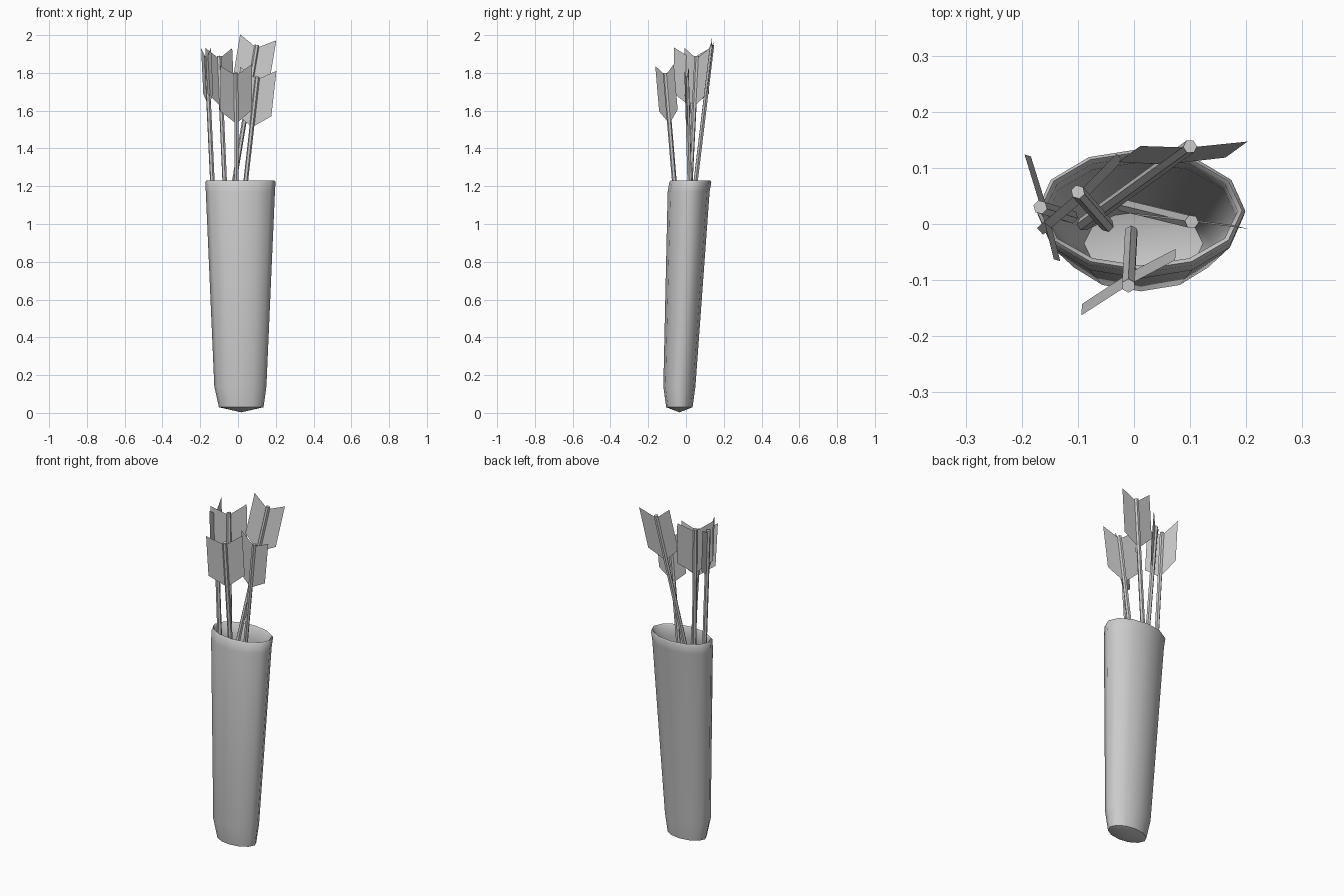
import bpy, bmesh, math
from mathutils import Vector

if "Cube" in bpy.data.objects:
    bpy.data.objects.remove(bpy.data.objects["Cube"])

SIDES = 12


def finish(bm, name, smooth=None):
    bmesh.ops.recalc_face_normals(bm, faces=bm.faces)
    mesh = bpy.data.meshes.new(name)
    bm.to_mesh(mesh)
    bm.free()
    obj = bpy.data.objects.new(name, mesh)
    bpy.context.collection.objects.link(obj)
    if smooth:
        bpy.ops.object.select_all(action='DESELECT')
        obj.select_set(True)
        bpy.context.view_layer.objects.active = obj
        bpy.ops.object.shade_smooth_by_angle(angle=math.radians(smooth))
    return obj


def ring(bm, z, cx, cy, rx, ry):
    angles = [2 * math.pi * i / SIDES for i in range(SIDES)]
    return [bm.verts.new((cx + rx * math.cos(a), cy + ry * math.sin(a), z)) for a in angles]


# Quiver: outer wall from the base up, over the rim, inner wall down to the floor
sections = [  # z, centre x, centre y, radius x, radius y
    (0.03, 0.017, -0.035, 0.118, 0.070),
    (0.14, 0.0125, -0.035, 0.138, 0.085),
    (1.17, 0.0125, 0.014, 0.183, 0.111),
    (1.222, 0.0125, 0.023, 0.186, 0.111),
    (1.23, 0.0125, 0.024, 0.180, 0.105),
    (1.222, 0.0125, 0.023, 0.172, 0.097),
    (1.15, 0.0125, 0.013, 0.170, 0.097),
    (0.14, 0.0125, -0.035, 0.126, 0.073),
    (0.05, 0.017, -0.035, 0.106, 0.058),
]
bm = bmesh.new()
rings = [ring(bm, *s) for s in sections]
for lower, upper in zip(rings, rings[1:]):
    for i in range(SIDES):
        j = (i + 1) % SIDES
        bm.faces.new((lower[i], lower[j], upper[j], upper[i]))
for end, z in ((rings[0], 0.003), (rings[-1], 0.03)):
    tip = bm.verts.new((0.017, -0.035, z))
    for i in range(SIDES):
        bm.faces.new((end[i], end[(i + 1) % SIDES], tip))
finish(bm, "quiver", 60)


# Arrows: thin six-sided shaft with a flat swept vane on each side
def arrow(number, top, tail, across):
    top, tail = Vector(top), Vector(tail)
    axis = (top - tail).normalized()
    u = Vector(across + (0,))
    u = (u - axis * u.dot(axis)).normalized()
    w = axis.cross(u)

    bm = bmesh.new()
    loops = []
    for p in (tail, top):
        loops.append([bm.verts.new(p + 0.0125 * (u * math.cos(k * math.pi / 3)
                                                 + w * math.sin(k * math.pi / 3)))
                      for k in range(6)])
        bm.faces.new(loops[-1])
    for k in range(6):
        n = (k + 1) % 6
        bm.faces.new((loops[0][k], loops[0][n], loops[1][n], loops[1][k]))
    finish(bm, f"arrow_shaft_{number}")

    bm = bmesh.new()
    spine = [bm.verts.new(top + axis * t) for t in (-0.015, -0.27)]
    for side in (-1, 1):
        edge = [bm.verts.new(top + u * side * 0.097 + axis * t) for t in (-0.2, 0.042)]
        bm.faces.new((spine[0], spine[1], edge[0], edge[1]))
    finish(bm, f"arrow_fletching_{number}")


arrows = [  # nock, buried end, vane direction
    ((-0.167, 0.03, 1.89), (-0.112, 0.013, 0.72), (-0.27, 0.96)),
    ((-0.10, 0.057, 1.89), (-0.048, -0.002, 0.72), (0.73, 0.68)),
    ((0.10, 0.138, 1.947), (-0.09, 0.0, 0.80), (0.995, 0.06)),
    ((0.103, 0.004, 1.78), (-0.02, 0.034, 0.68), (0.99, -0.12)),
    ((-0.01, -0.11, 1.80), (-0.005, -0.015, 0.67), (0.86, 0.51)),
]
for n, (top, tail, across) in enumerate(arrows, 1):
    arrow(n, top, tail, across)
